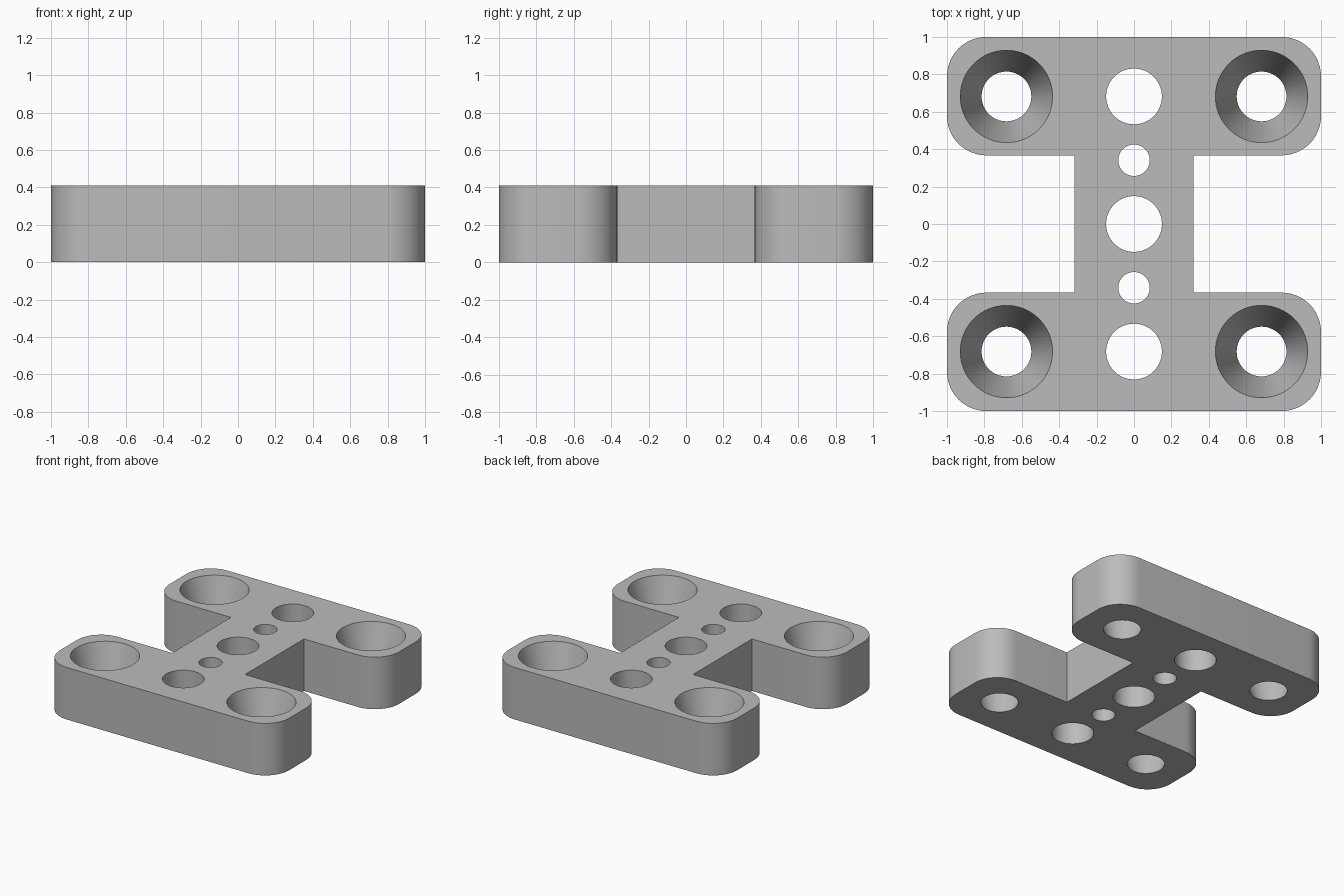
import bpy, bmesh, math

cube = bpy.data.objects.get("Cube")
if cube:
    bpy.data.objects.remove(cube, do_unlink=True)

HEIGHT = 0.41
ARM_INNER = 0.367      # inner edge of the arms
WEB = 0.318            # half width of the web
CORNER = 0.21          # arm corner radius
HOLE = 0.682           # hole spacing from the centre
RIM, BORE = 0.247, 0.133
CONE_DEPTH = HEIGHT

grey = bpy.data.materials.new("plain grey")
grey.use_nodes = True
colour = (0.5, 0.5, 0.5, 1)
grey.diffuse_color = colour
grey.node_tree.nodes["Principled BSDF"].inputs["Base Color"].default_value = colour


def arc(cx, cy, start, steps=12):
    """Quarter circle, counter-clockwise from the start angle."""
    angles = [start + math.pi / 2 * i / steps for i in range(steps + 1)]
    return [(cx + CORNER * math.cos(a), cy + CORNER * math.sin(a)) for a in angles]


def make_object(name, bm):
    mesh = bpy.data.meshes.new(name)
    bmesh.ops.recalc_face_normals(bm, faces=bm.faces)
    bm.to_mesh(mesh)
    bm.free()
    obj = bpy.data.objects.new(name, mesh)
    bpy.context.collection.objects.link(obj)
    mesh.materials.append(grey)
    return obj


def add_hole(bm, x, y, rings):
    """Closed round cutter through (height, radius) rings."""
    count = 64
    loops = [[bm.verts.new((x + r * math.cos(math.tau * i / count),
                            y + r * math.sin(math.tau * i / count), z))
              for i in range(count)] for z, r in rings]
    for low, high in zip(loops, loops[1:]):
        for i in range(count):
            j = (i + 1) % count
            bm.faces.new((low[i], low[j], high[j], high[i]))
    bm.faces.new(loops[0][::-1])
    bm.faces.new(loops[-1])


# I-shaped plate: right half of the outline, then the same turned half a circle
half = [(WEB, -ARM_INNER), (WEB, ARM_INNER), (1 - CORNER, ARM_INNER)]
half = [(WEB, -ARM_INNER), (WEB, ARM_INNER)]
half += arc(1 - CORNER, ARM_INNER + CORNER, -math.pi / 2)
half += arc(1 - CORNER, 1 - CORNER, 0)
half += [(-x, y) for x, y in reversed(arc(1 - CORNER, 1 - CORNER, 0))]
half += [(-x, y) for x, y in reversed(arc(1 - CORNER, ARM_INNER + CORNER, -math.pi / 2))]
outline = half + [(-x, -y) for x, y in half]
bm = bmesh.new()
face = bm.faces.new([bm.verts.new((x, y, 0)) for x, y in outline])
top = bmesh.ops.extrude_face_region(bm, geom=[face])["geom"]
bmesh.ops.translate(bm, vec=(0, 0, HEIGHT),
                    verts=[v for v in top if isinstance(v, bmesh.types.BMVert)])
plate = make_object("mounting_plate", bm)

# Cutters: straight holes along the web, tapered screw holes in the arms
bm = bmesh.new()
for y, radius in ((0, 0.149), (HOLE, 0.149), (-HOLE, 0.149),
                  (HOLE / 2, 0.084), (-HOLE / 2, 0.084)):
    add_hole(bm, 0, y, [(-0.1, radius), (HEIGHT + 0.1, radius)])
for x in (-HOLE, HOLE):
    for y in (-HOLE, HOLE):
        rings = [(-0.1, BORE), (HEIGHT - CONE_DEPTH, BORE),
                 (HEIGHT, RIM), (HEIGHT + 0.1, RIM)]
        add_hole(bm, x, y, rings)
cutter = make_object("hole_cutters", bm)
cutter.hide_render = True

cut = plate.modifiers.new("holes", 'BOOLEAN')
cut.operation = 'DIFFERENCE'
cut.solver = 'EXACT'
cut.object = cutter
bpy.ops.object.select_all(action='DESELECT')
bpy.context.view_layer.objects.active = plate
plate.select_set(True)
bpy.ops.object.modifier_apply(modifier="holes")
bpy.data.objects.remove(cutter, do_unlink=True)
bpy.ops.object.shade_smooth_by_angle(angle=math.radians(30))
